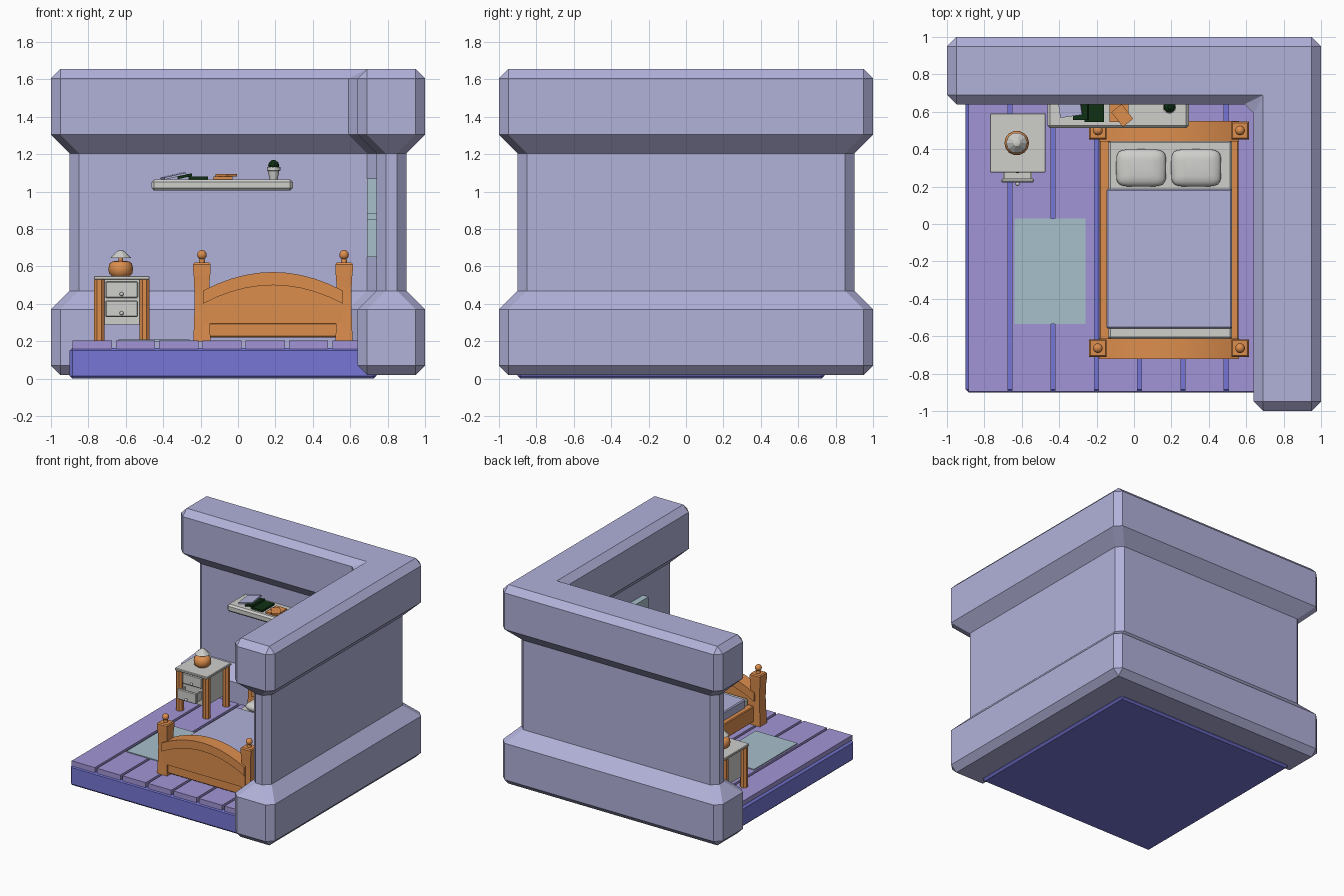
import bpy, bmesh, math
from mathutils import Matrix, Vector

if "Cube" in bpy.data.objects:
    bpy.data.objects.remove(bpy.data.objects["Cube"])


def material(name, rgb):
    m = bpy.data.materials.new(name)
    m.diffuse_color = (*rgb, 1)
    m.use_nodes = True
    m.node_tree.nodes["Principled BSDF"].inputs["Base Color"].default_value = m.diffuse_color
    return m


LILAC = material("lilac", (0.44, 0.44, 0.70))
BLUE = material("floor blue", (0.18, 0.18, 0.68))
PURPLE = material("plank purple", (0.36, 0.30, 0.67))
TEAL = material("pale teal", (0.39, 0.53, 0.60))
WOOD = material("orange wood", (0.72, 0.27, 0.075))
GREY = material("light grey", (0.62, 0.62, 0.60))
GREEN = material("dark green", (0.005, 0.03, 0.007))


def finish(name, bm, mat, smooth=None):
    bmesh.ops.remove_doubles(bm, verts=bm.verts, dist=1e-5)
    bmesh.ops.recalc_face_normals(bm, faces=bm.faces)
    me = bpy.data.meshes.new(name)
    bm.to_mesh(me)
    bm.free()
    me.materials.append(mat)
    ob = bpy.data.objects.new(name, me)
    bpy.context.collection.objects.link(ob)
    if smooth:
        me.shade_smooth()
        me.set_sharp_from_angle(angle=math.radians(smooth))
    return ob


def box(name, x, y, z, mat, bevel=0, rot=None):
    bm = bmesh.new()
    size = [b - a for a, b in (x, y, z)]
    mid = Vector([(a + b) / 2 for a, b in (x, y, z)])
    bmesh.ops.create_cube(bm, size=1, matrix=Matrix.Diagonal((*size, 1)))
    if bevel:
        bmesh.ops.bevel(bm, geom=bm.edges[:], offset=bevel, segments=1, affect='EDGES')
    bm.transform(Matrix.Translation(mid) @ (rot or Matrix()))
    return finish(name, bm, mat)


def loft(name, rings, mat, smooth=None):
    bm = bmesh.new()
    vs = [[bm.verts.new(p) for p in r] for r in rings]
    n = len(vs[0])
    for a, b in zip(vs, vs[1:]):
        for i in range(n):
            j = (i + 1) % n
            bm.faces.new((a[i], a[j], b[j], b[i]))
    bm.faces.new(vs[0][::-1])
    bm.faces.new(vs[-1])
    bmesh.ops.dissolve_degenerate(bm, dist=1e-5, edges=bm.edges[:])
    return finish(name, bm, mat, smooth)


def lathe(name, c, profile, seg, mat, smooth=40, phase=0.0):
    """profile: (radius, z) pairs around the vertical through c."""
    rings = [[(c[0] + r * math.cos(phase + 2 * math.pi * k / seg),
               c[1] + r * math.sin(phase + 2 * math.pi * k / seg), z)
              for k in range(seg)] for r, z in profile]
    return loft(name, rings, mat, smooth)


def ball(name, c, r, mat):
    bm = bmesh.new()
    bmesh.ops.create_uvsphere(bm, u_segments=14, v_segments=8, radius=r,
                              matrix=Matrix.Translation(c))
    return finish(name, bm, mat, 60)


# L-shaped wall: chamfered plan lofted through the skirting and cornice profile
def wall_plan(inset, c, z):
    o, i = 1 - inset, 0.64 + inset
    pts = [Vector(p) for p in
           ((-o, i, z), (i, i, z), (i, -o, z), (o, -o, z), (o, o, z), (-o, o, z))]
    ring = []
    for k, p in enumerate(pts):
        for q in (pts[k - 1], pts[(k + 1) % 6]):
            ring.append(p + (q - p).normalized() * c)
    return ring


loft("wall", [wall_plan(*s) for s in (
    (0.05, 0, 0.02), (0, 0.05, 0.07), (0, 0.05, 0.37), (0.1, 0.05, 0.47),
    (0.1, 0.05, 1.205), (0, 0.05, 1.305), (0, 0.05, 1.605), (0.05, 0, 1.655))], LILAC)

# Floor slab, planks and rug
box("floor_base", (-0.9, 0.74), (-0.9, 0.74), (0, 0.165), BLUE, 0.015)
for k in range(7):
    x = -0.885 + 0.2315 * k
    box(f"plank_{k}", (x, x + 0.21), (-0.895, 0.74), (0.16, 0.203), PURPLE)
box("rug", (-0.64, -0.26), (-0.535, 0.03), (0.2, 0.21), TEAL)

# Wall panels on the right wall
for k, (y, z) in enumerate((((-0.5, -0.22), (0.65, 0.85)), ((-0.5, -0.22), (0.88, 1.07)),
                            ((-0.19, 0.09), (0.65, 1.07)))):
    box(f"wall_panel_{k}", (0.69, 0.745), y, z, TEAL)

# Bed ends: arched cap, panel, lower rail, posts with ball finials
BX, HALF = 0.187, 0.375


def arch(x, z_end):
    return z_end + 0.1 * (1 - ((x - BX) / HALF) ** 2)


def board(name, y, thick, low, high):
    """Vertical board whose lower and upper edges are functions of x."""
    xs = [BX + HALF * (k / 5 - 1) for k in range(11)]
    loft(name, [[(x, y - thick, low(x)), (x, y + thick, low(x)),
                 (x, y + thick, high(x)), (x, y - thick, high(x))] for x in xs], WOOD, 30)


for end, y in (("foot", -0.667), ("head", 0.497)):
    board(end + "_cap", y, 0.055, lambda x: arch(x, 0.40), lambda x: arch(x, 0.47))
    board(end + "_panel", y, 0.042, lambda x: 0.295, lambda x: arch(x, 0.41))
    box(end + "_rail", (-0.175, 0.55), (y - 0.03, y + 0.03), (0.22, 0.3), WOOD, 0.008)
    for side, x in (("left", -0.193), ("right", 0.567)):
        s = math.sqrt(2)
        lathe(f"{end}_post_{side}", (x, y + 0.003),
              [(r * s, z) for r, z in ((0.046, 0.2), (0.042, 0.3), (0.039, 0.42), (0.042, 0.53),
                                       (0.047, 0.58), (0.047, 0.61), (0.04, 0.62))],
              4, WOOD, 30, math.pi / 4)
        lathe(f"{end}_neck_{side}", (x, y + 0.003), [(0.018, 0.615), (0.012, 0.65)], 10, WOOD)
        ball(f"{end}_finial_{side}", (x, y + 0.003, 0.662), 0.026, WOOD)

# Bed sides, mattress, blanket, pillows
for side, x in (("left", (-0.185, -0.13)), ("right", (0.515, 0.56))):
    box("bed_rail_" + side, x, (-0.62, 0.45), (0.23, 0.36), WOOD, 0.006)
box("bed_base", (-0.14, 0.53), (-0.62, 0.45), (0.23, 0.31), WOOD)
box("mattress", (-0.135, 0.523), (-0.615, 0.445), (0.3, 0.41), GREY, 0.01)
box("blanket", (-0.148, 0.525), (-0.56, 0.187), (0.34, 0.43), LILAC, 0.008)


def power(v, e):
    return math.copysign(abs(v) ** e, v)


for k, px in enumerate((0.038, 0.332)):
    rings = []
    for j in range(1, 10):
        b = math.pi * (j / 10 - 0.5)
        w = math.cos(b) ** 0.6
        rings.append([(px + 0.134 * w * power(math.cos(t), 0.4),
                       0.3 + 0.1 * w * power(math.sin(t), 0.4), 0.438 + 0.04 * math.sin(b))
                      for t in (2 * math.pi * i / 24 for i in range(24))])
    loft(f"pillow_{k}", rings, GREY, 45)

# Nightstand with the lower drawer pulled out
box("nightstand_top", (-0.77, -0.473), (0.275, 0.592), (0.53, 0.55), GREY, 0.004)
box("nightstand_body", (-0.735, -0.51), (0.305, 0.57), (0.29, 0.53), GREY)
for x in (-0.742, -0.5):
    for y in (0.305, 0.562):
        lathe("nightstand_leg", (x, y), [(0.03, 0.2), (0.03, 0.53)], 8, WOOD, 30, math.pi / 8)
for k, (y, z) in enumerate(((0.29, 0.432), (0.222, 0.33))):
    box(f"drawer_front_{k}", (-0.71, -0.535), (y, y + 0.02), (z, z + 0.088), GREY, 0.006)
    ball(f"drawer_knob_{k}", (-0.6225, y - 0.008, z + 0.02), 0.011, GREY)
box("drawer_bottom", (-0.7, -0.545), (0.235, 0.31), (0.337, 0.347), GREY)
for x in (-0.7, -0.555):
    box("drawer_side", (x, x + 0.01), (0.235, 0.31), (0.337, 0.405), GREY)

# Lamp
LC = (-0.627, 0.433)
lathe("lamp_base", LC, [(0.05, 0.55), (0.063, 0.565), (0.066, 0.59), (0.06, 0.615),
                        (0.045, 0.627), (0.012, 0.63), (0.012, 0.65)], 14, WOOD)
lathe("lamp_shade", LC, [(0.057, 0.645), (0.018, 0.683), (0.006, 0.686)], 10, GREY, 20)

# Shelf with books and potted plant
box("shelf", (-0.462, 0.293), (0.512, 0.75), (1.005, 1.066), GREY, 0.014)


def book(name, x, y, z, mat, tilt=0, turn=0):
    rot = Matrix.Rotation(math.radians(turn), 4, 'Z') @ Matrix.Rotation(math.radians(tilt), 4, 'Y')
    box(name, x, y, z, mat, 0, rot)


book("book_lilac", (-0.405, -0.285), (0.575, 0.72), (1.077, 1.089), LILAC, -13, 8)
book("book_green_leaning", (-0.325, -0.245), (0.555, 0.7), (1.075, 1.09), GREEN, -12)
book("book_green_flat", (-0.265, -0.16), (0.545, 0.7), (1.066, 1.082), GREEN)
book("book_orange_lower", (-0.13, -0.03), (0.545, 0.68), (1.066, 1.08), WOOD)
book("book_orange_upper", (-0.098, -0.028), (0.53, 0.63), (1.08, 1.094), WOOD, 0, 38)
PC = (0.19, 0.625)
lathe("plant_pot", PC, [(0.022, 1.066), (0.03, 1.11), (0.036, 1.112), (0.036, 1.132),
                        (0.028, 1.132), (0.026, 1.125)], 12, GREY)
lathe("plant", PC, [(0.022, 1.12), (0.031, 1.138), (0.026, 1.155), (0.01, 1.168)], 9, GREEN, 20)
